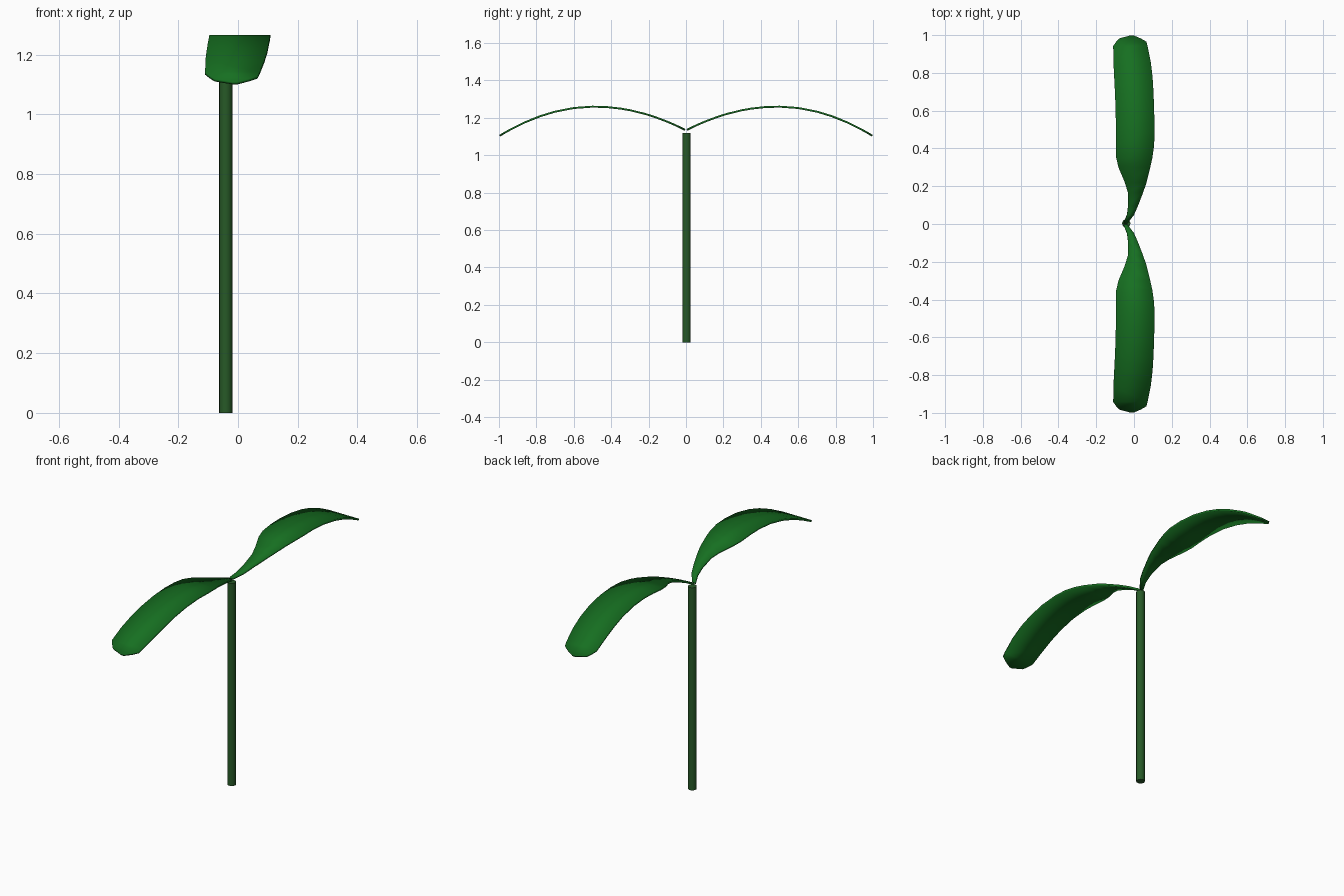
import bpy, bmesh, math

if "Cube" in bpy.data.objects:
    bpy.data.objects.remove(bpy.data.objects["Cube"])


def material(name, rgb):
    m = bpy.data.materials.new(name)
    m.diffuse_color = (*rgb, 1)
    m.use_nodes = True
    m.node_tree.nodes["Principled BSDF"].inputs["Base Color"].default_value = m.diffuse_color
    return m


def smooth(ob):
    bpy.ops.object.select_all(action='DESELECT')
    ob.select_set(True)
    bpy.context.view_layer.objects.active = ob
    bpy.ops.object.shade_smooth_by_angle(angle=math.radians(30))


leaf_green = material("leaf_green", (0.008, 0.16, 0.015))
stem_green = material("stem_green", (0.02, 0.10, 0.02))

# Stem
bpy.ops.mesh.primitive_cylinder_add(vertices=16, radius=0.022, depth=1.12,
                                    location=(-0.041, 0.003, 0.56))
stem = bpy.context.object
stem.name = "stem"
stem.data.materials.append(stem_green)
smooth(stem)

# Leaf outline: distance from stem, left edge, right edge
OUTLINE = [
    (0.005, -0.055, -0.035), (0.05, -0.037, 0.0), (0.10, -0.031, 0.022),
    (0.17, -0.033, 0.049), (0.22, -0.048, 0.066), (0.30, -0.082, 0.086),
    (0.35, -0.094, 0.097), (0.42, -0.096, 0.107), (0.50, -0.096, 0.108),
    (0.60, -0.097, 0.107), (0.70, -0.101, 0.103), (0.78, -0.105, 0.098),
    (0.86, -0.109, 0.088), (0.94, -0.110, 0.072), (0.963, -0.094, 0.065),
    (0.98, -0.078, 0.036), (0.996, -0.018, -0.002),
]


def arch(y):
    # Drooping leaf, highest near the middle
    t = (y - 0.49) / 0.5
    return 1.26 - (0.132 if t < 0 else 0.152) * t * t


def leaf(name, side):
    bm = bmesh.new()
    rows = [[bm.verts.new((x, side * y, arch(y))) for x in (l, r)]
            for y, l, r in OUTLINE]
    for (a, b), (c, d) in zip(rows, rows[1:]):
        bm.faces.new((a, b, d, c) if side > 0 else (a, c, d, b))
    me = bpy.data.meshes.new(name)
    bm.to_mesh(me)
    bm.free()
    ob = bpy.data.objects.new(name, me)
    bpy.context.collection.objects.link(ob)
    me.materials.append(leaf_green)
    smooth(ob)
    mod = ob.modifiers.new("thickness", 'SOLIDIFY')
    mod.thickness = 0.01
    mod.offset = 0
    # Thickness first, then sharp-edge smoothing
    if len(ob.modifiers) > 1:
        ob.modifiers.move(len(ob.modifiers) - 1, 0)


# Back and front leaves
leaf("back_leaf", 1)
leaf("front_leaf", -1)
